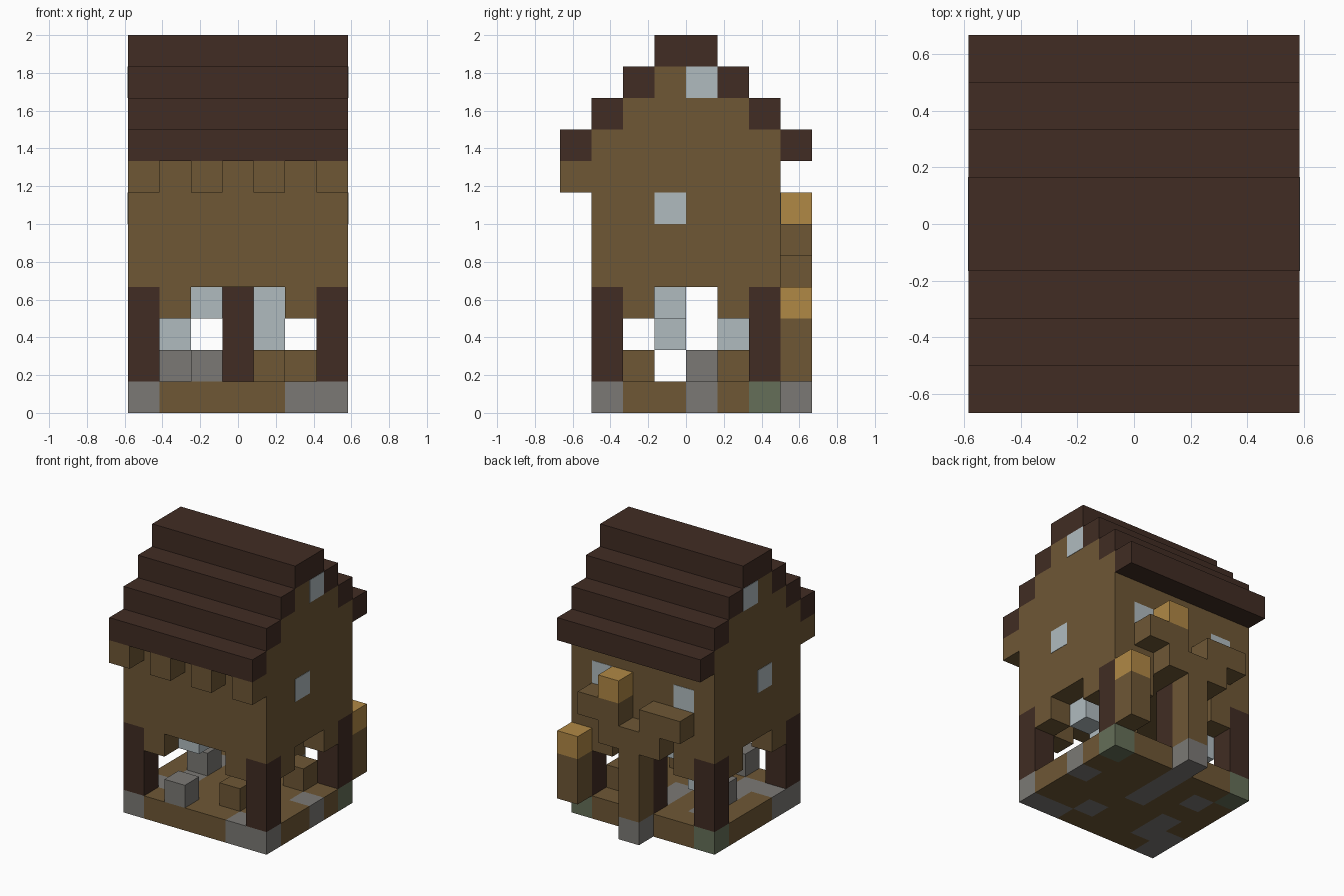
import bpy
import bmesh

if "Cube" in bpy.data.objects:
    bpy.data.objects.remove(bpy.data.objects["Cube"], do_unlink=True)

U = 1 / 6  # block size; the house is laid out on a 7 x 8 x 12 block grid


def material(name, rgb):
    linear = [((c / 255 + 0.055) / 1.055) ** 2.4 for c in rgb] + [1]
    mat = bpy.data.materials.new(name)
    mat.use_nodes = True
    mat.diffuse_color = linear
    bsdf = mat.node_tree.nodes["Principled BSDF"]
    bsdf.inputs["Base Color"].default_value = linear
    bsdf.inputs["Roughness"].default_value = 0.9
    return mat


WOOD = material("brown wood", (110, 87, 53))
DARK = material("dark timber", (65, 44, 35))
STONE = material("grey stone", (123, 121, 117))
MOSS = material("mossy stone", (101, 111, 88))
GLASS = material("pale glass", (176, 187, 191))
GOLD = material("golden wood", (176, 136, 69))


def point(x, y, z):
    return ((x - 3.5) * U, (y - 4) * U, z * U)


def finish(name, bm, mats):
    bmesh.ops.remove_doubles(bm, verts=bm.verts, dist=0.0001)
    bmesh.ops.recalc_face_normals(bm, faces=bm.faces)
    mesh = bpy.data.meshes.new(name)
    bm.to_mesh(mesh)
    bm.free()
    for mat in mats:
        mesh.materials.append(mat)
    obj = bpy.data.objects.new(name, mesh)
    bpy.context.collection.objects.link(obj)
    return obj


def box(name, corner, mat, size=(1, 1, 1)):
    """Box from its low corner, in block units."""
    bm = bmesh.new()
    bmesh.ops.create_cube(bm, size=1)
    for v in bm.verts:
        v.co = point(*(c + (p + 0.5) * s for c, p, s in zip(corner, v.co, size)))
    return finish(name, bm, [mat])


def prism(name, profile, mat):
    """Extrude a (y, z) outline along the whole width."""
    bm = bmesh.new()
    face = bm.faces.new([bm.verts.new(point(0, y, z)) for y, z in profile])
    out = bmesh.ops.extrude_face_region(bm, geom=[face])
    moved = [g for g in out["geom"] if isinstance(g, bmesh.types.BMVert)]
    bmesh.ops.translate(bm, verts=moved, vec=(7 * U, 0, 0))
    return finish(name, bm, [mat])


def mirrored(half):
    return half + [(8 - y, z) for y, z in reversed(half)]


# Floor slab: plank blocks patched with stone and moss
stones = {(0, 1), (0, 2), (1, 2), (1, 3), (1, 5), (4, 2), (5, 1),
          (6, 1), (6, 4), (3, 4), (3, 5), (3, 6)}
mosses = {(0, 6), (6, 6)}
bm = bmesh.new()
for i in range(7):
    for j in range(1, 7):
        index = 1 if (i, j) in stones else 2 if (i, j) in mosses else 0
        ring = [(i, j), (i + 1, j), (i + 1, j + 1), (i, j + 1)]
        quads = [[(x, y, z) for x, y in ring] for z in (0, 1)]
        for a, b in zip(ring, ring[1:] + ring[:1]):
            outer = (a[0] == b[0] and a[0] in (0, 7)) or (a[1] == b[1] and a[1] in (1, 7))
            if outer:
                quads.append([(*a, 0), (*b, 0), (*b, 1), (*a, 1)])
        for quad in quads:
            face = bm.faces.new([bm.verts.new(point(*p)) for p in quad])
            face.material_index = index
finish("floor", bm, [WOOD, STONE, MOSS])

# Corner posts, back middle post and the short wall pieces beside the openings
for x in (0, 6):
    for y in (1, 6):
        box("corner_post", (x, y, 1), DARK, (1, 1, 3))
        box("wall_drop_end", (1 if x == 0 else 5, y, 3), WOOD)
    for y in (2, 5):
        box("wall_drop_side", (x, y, 3), WOOD)
box("back_post", (3, 6, 1), DARK, (1, 1, 3))

# Upper storey with stepped gables, and the stepped roof over it
gable = [(1, 4), (1, 9), (2, 9), (2, 10), (3, 10), (3, 11)]
prism("upper_storey", mirrored(gable), WOOD)
outer = [(0, 8), (0, 9), (1, 9), (1, 10), (2, 10), (2, 11), (3, 11), (3, 12)]
inner = [(1, 8)] + gable[1:]
prism("roof", mirrored(outer) + list(reversed(mirrored(inner))), DARK)

# Blocks under the front eave
for x in range(0, 7, 2):
    box("eave_bracket", (x, 0, 7), WOOD)

# Window panes on the side and back walls
T = 0.03
for x in (-T / 2, 7 - T / 2):
    box("side_window", (x, 3, 6), GLASS, (T, 1, 1))
    box("gable_window", (x, 4, 10), GLASS, (T, 1, 1))
for x in (1, 5):
    box("back_window", (x, 7 - T / 2, 6), GLASS, (1, T, 1))

# Interior stools and hanging lamps
for x, y, mat in ((2, 1, STONE), (1, 4, STONE), (4, 2, WOOD), (5, 5, WOOD)):
    box("stool", (x, y, 1), mat)
for cell in ((5, 3, 3), (2, 2, 3), (1, 5, 2), (4, 3, 2), (4, 3, 3)):
    box("lamp", cell, GLASS)

# Branching support on the back wall
box("trunk_base", (3, 7, 0), STONE)
box("trunk", (3, 7, 1), WOOD, (1, 1, 3))
box("lower_branch", (2, 7, 4), WOOD, (3, 1, 1))
box("left_branch", (4, 7, 5), WOOD, (2, 1, 1))
box("right_branch", (1, 7, 5), WOOD, (2, 1, 1))
box("branch_cap", (4, 7, 6), GOLD)
box("side_post", (6, 7, 1), WOOD, (1, 1, 2))
box("side_post_cap", (6, 7, 3), GOLD)
